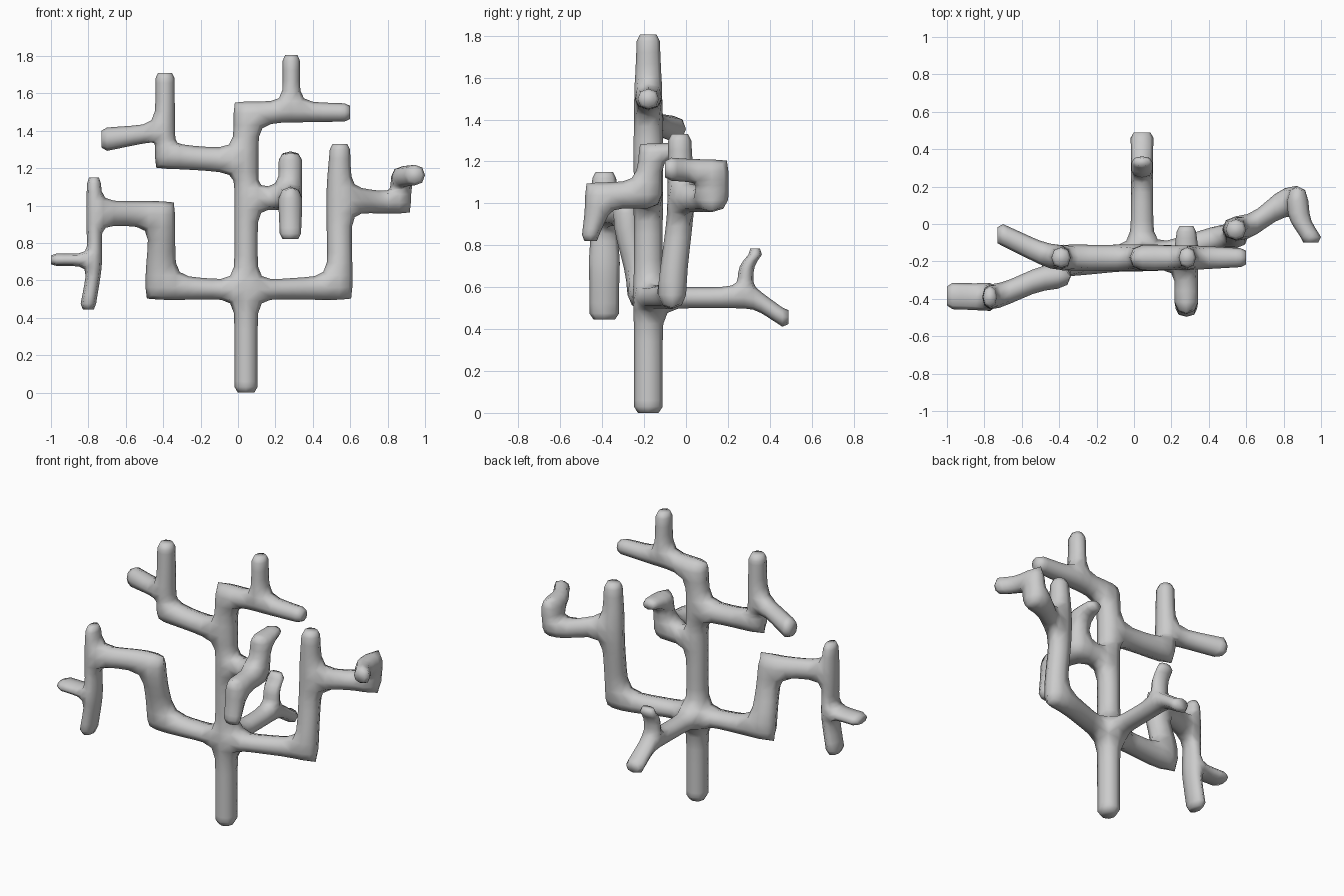
import bpy, bmesh
from mathutils import Vector

if "Cube" in bpy.data.objects:
    bpy.data.objects.remove(bpy.data.objects["Cube"])

# Joints of the branching structure: centre, half sizes
X = 0.043
joints = {
    "root": ((X, -.18, .55), (.068, .075, .055)),
    "mid": ((X, -.18, 1.04), (.068, .075, .06)),
    "high": ((X, -.18, 1.24), (.072, .075, .07)),
    "crown": ((X, -.18, 1.495), (.073, .073, .068)),
    "crown_fork": ((.285, -.18, 1.5), (.05, .07, .06)),
    "upleft": ((-.38, -.18, 1.26), (.07, .075, .07)),
    "upleft_fork": ((-.39, -.18, 1.39), (.057, .07, .05)),
    "front": ((.28, -.18, 1.04), (.068, .07, .07)),
    "front_bend": ((.28, -.42, 1.04), (.068, .067, .066)),
    "front_up": ((.28, -.17, 1.245), (.068, .06, .045)),
    "left": ((-.415, -.21, .56), (.088, .075, .07)),
    "left_top": ((-.405, -.28, .955), (.075, .072, .075)),
    "left_fork": ((-.77, -.39, .96), (.045, .07, .07)),
    "left_drop": ((-.765, -.39, .71), (.042, .078, .037)),
    "right": ((.545, -.065, .56), (.073, .072, .07)),
    "right_fork": ((.54, -.025, 1.03), (.073, .068, .075)),
    "right_low": ((.865, .125, 1.015), (.065, .085, .063)),
    "right_high": ((.875, .125, 1.155), (.062, .085, .06)),
    "back": ((X, .28, .55), (.062, .045, .055)),
    "back_up": ((X, .285, .67), (.062, .04, .03)),
}
# Branches: from, to, axis, sign
links = [
    ("root", "mid", 2, 1), ("mid", "high", 2, 1), ("high", "crown", 2, 1),
    ("crown", "crown_fork", 0, 1), ("high", "upleft", 0, -1),
    ("upleft", "upleft_fork", 2, 1), ("mid", "front", 0, 1),
    ("front", "front_bend", 1, -1), ("front", "front_up", 2, 1),
    ("root", "left", 0, -1), ("left", "left_top", 2, 1),
    ("left_top", "left_fork", 0, -1), ("left_fork", "left_drop", 2, -1),
    ("root", "right", 0, 1), ("right", "right_fork", 2, 1),
    ("right_fork", "right_low", 0, 1), ("right_low", "right_high", 2, 1),
    ("root", "back", 1, 1), ("back", "back_up", 2, 1),
]
# Tips: from, axis, sign, end point, half sizes
tips = [
    ("root", 2, -1, (X, -.18, 0), (.067, .075, 0)),
    ("crown_fork", 0, 1, (.6, -.18, 1.498), (0, .055, .053)),
    ("crown_fork", 2, 1, (.285, -.18, 1.805), (.05, .06, 0)),
    ("upleft_fork", 0, -1, (-.73, -.06, 1.355), (0, .065, .068)),
    ("upleft_fork", 2, 1, (-.39, -.18, 1.71), (.056, .06, 0)),
    ("front_bend", 2, -1, (.28, -.455, .82), (.062, .045, 0)),
    ("front_up", 1, 1, (.28, -.01, 1.255), (.056, 0, .038)),
    ("left_fork", 2, 1, (-.77, -.39, 1.15), (.04, .062, 0)),
    ("left_drop", 0, -1, (-1, -.385, .71), (0, .077, .036)),
    ("left_drop", 2, -1, (-.80, -.39, .445), (.045, .077, 0)),
    ("right_fork", 2, 1, (.545, -.03, 1.33), (.059, .06, 0)),
    ("right_high", 1, -1, (.945, -.1, 1.163), (.06, 0, .06)),
    ("back", 1, 1, (X, .49, .457), (.067, 0, .05)),
    ("back_up", 2, 1, (X, .33, .785), (.06, .035, 0)),
]
CAP = 0.03
ORDER = [(-1, -1), (1, -1), (1, 1), (-1, 1)]

bm = bmesh.new()
crease = bm.edges.layers.float.new("crease_edge")


def face_keys(axis, sign):
    keys = []
    for a, b in ORDER:
        k = [a, b]
        k.insert(axis, sign)
        keys.append(tuple(k))
    return keys


def tube(ring_a, ring_b, reach_a=.13, reach_b=.13):
    """Bridge two rings of four, adding loops that hold the width near joints."""
    length = sum((b.co - a.co).length for a, b in zip(ring_a, ring_b)) / 4
    if length > reach_a + reach_b + .04:
        steps = [reach_a / length, 1 - reach_b / length]
    elif length > .12:
        steps = [.5]
    else:
        steps = []
    rings = [ring_a]
    for t in steps:
        rings.append([bm.verts.new(a.co.lerp(b.co, t)) for a, b in zip(ring_a, ring_b)])
    rings.append(ring_b)
    for r, s in zip(rings, rings[1:]):
        for i in range(4):
            j = (i + 1) % 4
            bm.faces.new((r[i], r[j], s[j], s[i]))


# Joint boxes
boxes, used = {}, {n: [] for n in joints}
for name, (c, h) in joints.items():
    boxes[name] = {(i, j, k): bm.verts.new((c[0] + i * h[0], c[1] + j * h[1], c[2] + k * h[2]))
                   for i in (-1, 1) for j in (-1, 1) for k in (-1, 1)}
for a, b, axis, sign in links:
    used[a].append((axis, sign))
    used[b].append((axis, -sign))
for a, axis, sign, *_ in tips:
    used[a].append((axis, sign))
for name, box in boxes.items():
    for axis in range(3):
        for sign in (-1, 1):
            if (axis, sign) not in used[name]:
                bm.faces.new([box[k] for k in face_keys(axis, sign)])
    # Firmer outer edge on elbows
    if len(used[name]) == 2 and used[name][0][0] != used[name][1][0]:
        (a1, s1), (a2, s2) = used[name]
        ends = [v for k, v in box.items() if k[a1] == -s1 and k[a2] == -s2]
        bm.edges.get(ends)[crease] = .55

# Branches between joints
for a, b, axis, sign in links:
    tube([boxes[a][k] for k in face_keys(axis, sign)],
         [boxes[b][k] for k in face_keys(axis, -sign)])

# Branches running out to open tips
for a, axis, sign, end, h in tips:
    c = Vector(end)
    c[axis] -= sign * CAP
    ring = [bm.verts.new([c[i] + k[i] * h[i] for i in range(3)]) for k in face_keys(axis, sign)]
    tube([boxes[a][k] for k in face_keys(axis, sign)], ring, .13, .05)

bmesh.ops.recalc_face_normals(bm, faces=bm.faces[:])
mesh = bpy.data.meshes.new("branching_body")
bm.to_mesh(mesh)
bm.free()
body = bpy.data.objects.new("branching_body", mesh)
bpy.context.collection.objects.link(body)
sub = body.modifiers.new("rounding", "SUBSURF")
sub.levels = sub.render_levels = 1
bpy.context.view_layer.update()
smooth = bpy.data.meshes.new_from_object(body.evaluated_get(bpy.context.evaluated_depsgraph_get()))
body.modifiers.clear()
body.data = smooth

# Chamfered caps on the tips
bm = bmesh.new()
bm.from_mesh(smooth)
rim = [e for e in bm.edges if e.is_boundary]
new = bmesh.ops.extrude_edge_only(bm, edges=rim)["geom"]
new_verts = [g for g in new if isinstance(g, bmesh.types.BMVert)]
new_edges = [g for g in new if isinstance(g, bmesh.types.BMEdge)]
for a, axis, sign, end, h in tips:
    c = Vector(end)
    c[axis] -= sign * CAP
    out = Vector((0, 0, 0))
    out[axis] = sign * CAP
    for v in new_verts:
        if not v.tag and (v.co - c).length < .12:
            v.co = c + (v.co - c) * .72 + out
            v.tag = True
bmesh.ops.holes_fill(bm, edges=[e for e in new_edges if e.is_boundary], sides=0)
bmesh.ops.recalc_face_normals(bm, faces=bm.faces[:])
for f in bm.faces:
    f.smooth = True
bm.to_mesh(smooth)
bm.free()
